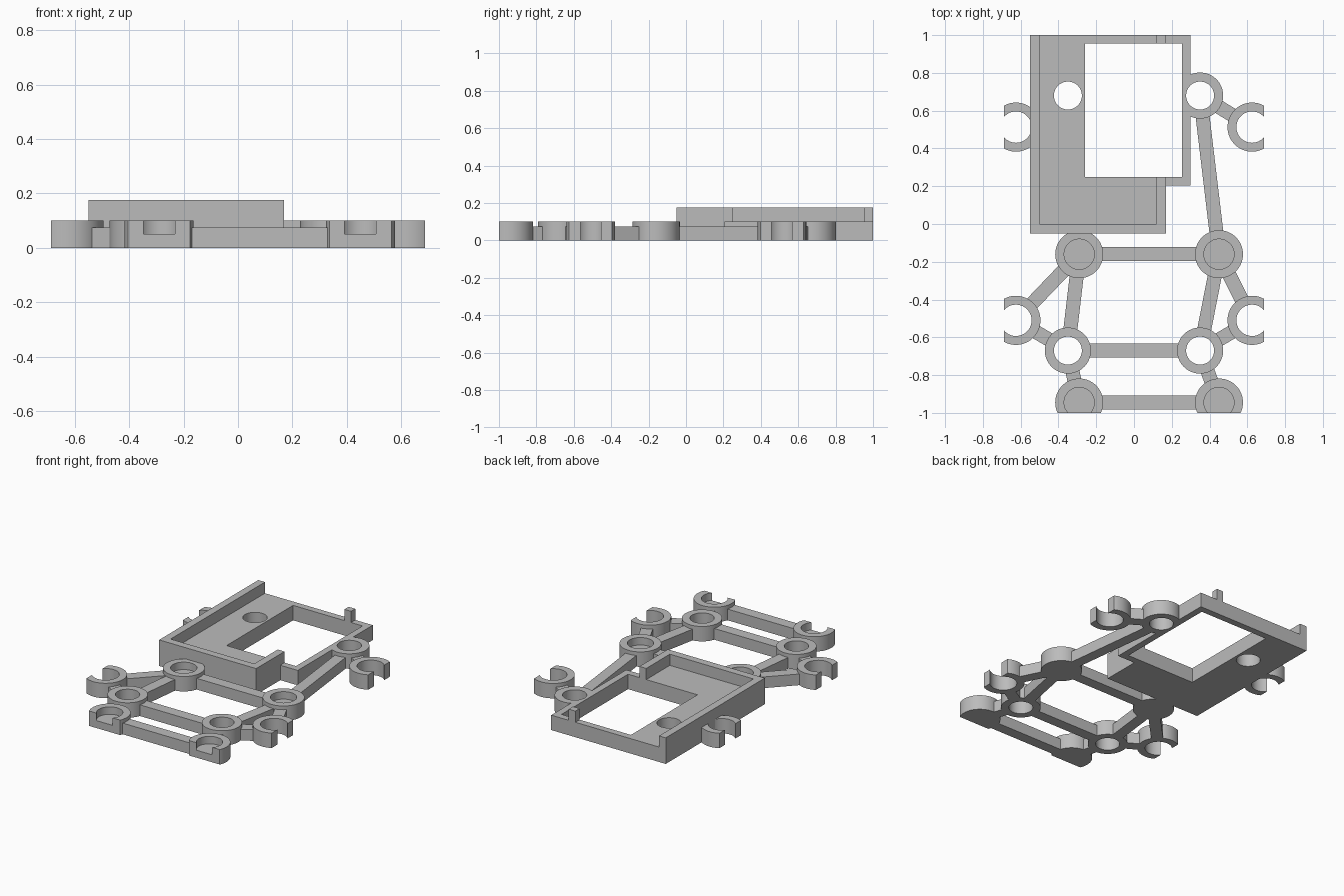
import bpy
import bmesh
import math
from mathutils import Vector

cube = bpy.data.objects.get("Cube")
if cube:
    bpy.data.objects.remove(cube, do_unlink=True)

grey = bpy.data.materials.new("plain grey")
grey.use_nodes = True
GREY = (0.5, 0.5, 0.5, 1)
grey.diffuse_color = GREY
grey.node_tree.nodes["Principled BSDF"].inputs["Base Color"].default_value = GREY

HUB_TOP, BAR_TOP, WALL_TOP = 0.1, 0.075, 0.175


def prism(name, outline, z0, z1):
    """Extrude a flat outline from z0 up to z1."""
    bm = bmesh.new()
    face = bm.faces.new([bm.verts.new((x, y, z0)) for x, y in outline])
    ext = bmesh.ops.extrude_face_region(bm, geom=[face])
    top = [v for v in ext["geom"] if isinstance(v, bmesh.types.BMVert)]
    bmesh.ops.translate(bm, verts=top, vec=(0, 0, z1 - z0))
    bmesh.ops.recalc_face_normals(bm, faces=bm.faces)
    mesh = bpy.data.meshes.new(name)
    bm.to_mesh(mesh)
    bm.free()
    mesh.materials.append(grey)
    obj = bpy.data.objects.new(name, mesh)
    bpy.context.collection.objects.link(obj)
    return obj


def rect(x0, y0, x1, y1):
    return [(x0, y0), (x1, y0), (x1, y1), (x0, y1)]


def circle(c, r, n=64):
    return [(c[0] + r * math.cos(math.tau * i / n),
             c[1] + r * math.sin(math.tau * i / n)) for i in range(n)]


def cut(obj, outline, z0=-0.1, z1=0.4):
    """Subtract an extruded outline from the object."""
    cutter = prism("cutter", outline, z0, z1)
    cutter.hide_render = True
    mod = obj.modifiers.new("cut", "BOOLEAN")
    mod.operation, mod.solver, mod.object = "DIFFERENCE", "EXACT", cutter
    deps = bpy.context.evaluated_depsgraph_get()
    mesh = bpy.data.meshes.new_from_object(obj.evaluated_get(deps))
    obj.modifiers.clear()
    obj.data = mesh
    bpy.data.objects.remove(cutter, do_unlink=True)


def smooth(obj):
    bpy.ops.object.select_all(action="DESELECT")
    obj.select_set(True)
    bpy.context.view_layer.objects.active = obj
    bpy.ops.object.shade_smooth_by_angle(angle=math.radians(30))


# Hub centres and radii
RING_R, RING_HOLE = 0.122, 0.074
CUP_R, CUP_HOLE = 0.127, 0.08
CLIP_R, CLIP_HOLE = 0.13, 0.083
rings = {"front_right_ring": (-0.35, -0.67), "front_left_ring": (0.35, -0.67),
         "back_left_ring": (0.35, 0.68)}
cups = {"middle_right_cup": (-0.29, -0.16), "middle_left_cup": (0.45, -0.16),
        "front_right_cup": (-0.29, -0.945), "front_left_cup": (0.45, -0.945)}
clips = {"front_right_clip": (-0.625, -0.51), "front_left_clip": (0.625, -0.51),
         "back_right_clip": (-0.625, 0.513), "back_left_clip": (0.625, 0.513)}
WINDOW = rect(-0.26, 0.25, 0.255, 0.955)

# Tray floor with window and round holes
floor = prism("tray_floor", [(-0.55, -0.05), (0.17, -0.05), (0.17, 0.205),
                             (0.3, 0.205), (0.3, 1), (-0.55, 1)], 0, HUB_TOP)
cut(floor, WINDOW)
for centre in ((-0.35, 0.68), rings["back_left_ring"]):
    cut(floor, circle(centre, RING_HOLE))
smooth(floor)

# Raised tray walls and corner peg
prism("tray_walls", [(-0.55, 1), (-0.55, -0.05), (0.17, -0.05), (0.17, 0.25),
                     (0.12, 0.25), (0.12, 0), (-0.5, 0), (-0.5, 1)],
      HUB_TOP, WALL_TOP)
prism("tray_peg", rect(0.12, 0.955, 0.17, 1), HUB_TOP, WALL_TOP)

# Open rings
for name, c in rings.items():
    ring = prism(name, circle(c, RING_R), 0, HUB_TOP)
    cut(ring, circle(c, RING_HOLE))
    if name == "back_left_ring":
        cut(ring, WINDOW)
    smooth(ring)

# Cups with a blind recess, the front pair sliced flat
for name, c in cups.items():
    cup = prism(name, circle(c, CUP_R), 0, HUB_TOP)
    cut(cup, circle(c, CUP_HOLE), z0=0.05)
    if name.startswith("front"):
        cut(cup, rect(-1, -2, 1, -1))
    smooth(cup)

# Side clips, open outwards
for name, c in clips.items():
    clip = prism(name, circle(c, CLIP_R), 0, HUB_TOP)
    cut(clip, circle(c, CLIP_HOLE))
    side = math.copysign(1, c[0])
    cut(clip, rect(*sorted((side * 0.687, side * 2))[:1], -1,
                   max(side * 0.687, side * 2), 1))
    smooth(clip)

# Bars joining the hubs, ending inside the hub walls
hubs = {**rings, **cups, **clips}
links = [("middle_right_cup", "middle_left_cup"),
         ("front_right_ring", "front_left_ring"),
         ("front_right_cup", "front_left_cup"),
         ("middle_left_cup", "back_left_ring"),
         ("back_left_ring", "back_left_clip")]
for s in ("right", "left"):
    links += [(f"middle_{s}_cup", f"front_{s}_ring"),
              (f"front_{s}_ring", f"front_{s}_cup"),
              (f"middle_{s}_cup", f"front_{s}_clip"),
              (f"front_{s}_ring", f"front_{s}_clip")]
INSET, HALF_WIDTH = 0.1, 0.037
for a, b in links:
    p, q = Vector(hubs[a]), Vector(hubs[b])
    along = (q - p).normalized()
    across = Vector((-along.y, along.x)) * HALF_WIDTH
    p, q = p + along * INSET, q - along * INSET
    prism(f"bar_{a}_to_{b}", [p - across, q - across, q + across, p + across],
          0, BAR_TOP)
